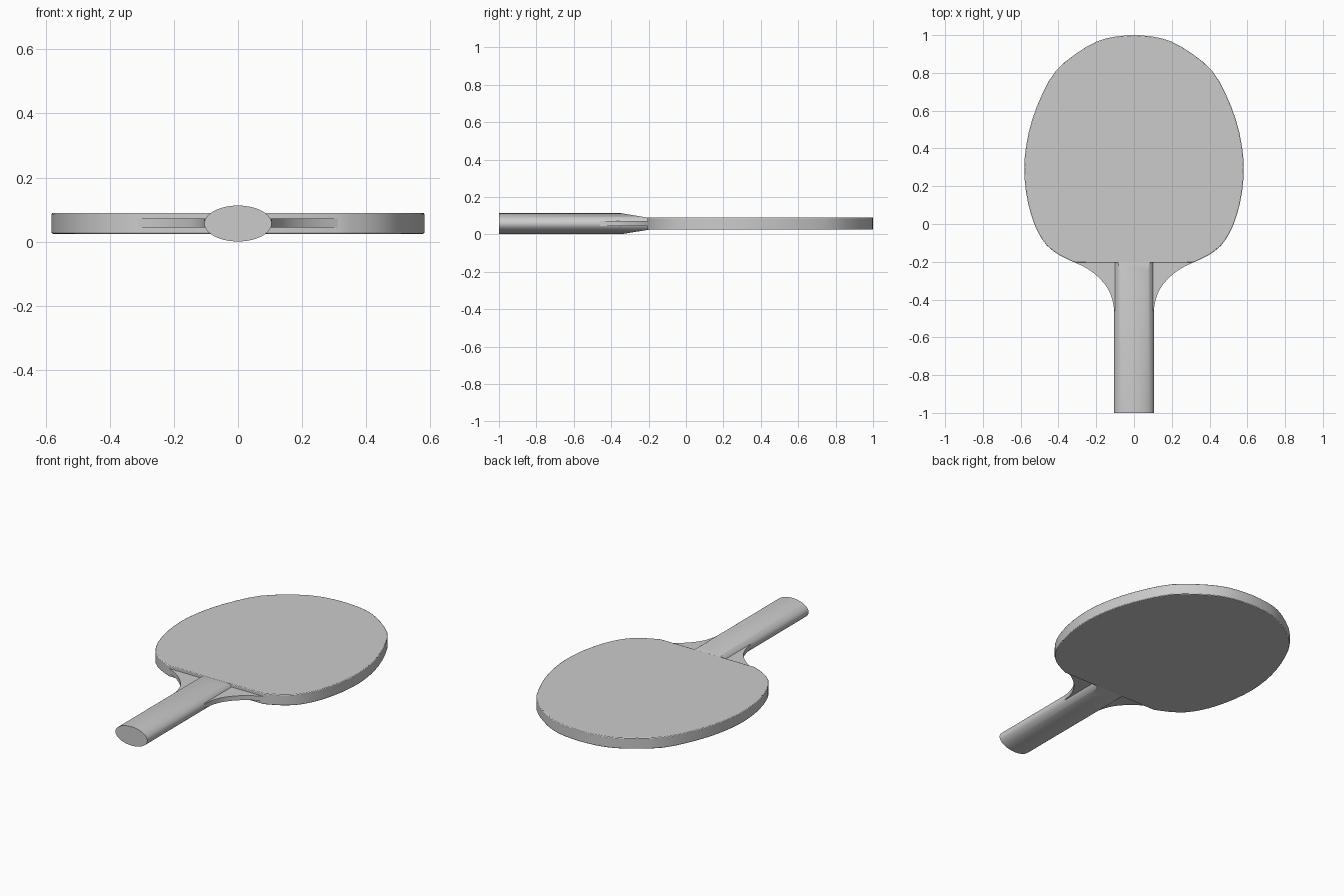
import bpy, bmesh, math
from mathutils import Vector

if "Cube" in bpy.data.objects:
    bpy.data.objects.remove(bpy.data.objects["Cube"])


def smooth_line(pts, steps):
    # Catmull-Rom through the half-profile points
    v = [Vector(p) for p in pts]
    v = [v[0] * 2 - v[1]] + v + [v[-1] * 2 - v[-2]]
    out = []
    for a, b, c, d in zip(v, v[1:], v[2:], v[3:]):
        for i in range(steps):
            t = i / steps
            out.append(0.5 * (2 * b + (c - a) * t + (2 * a - 5 * b + 4 * c - d) * t * t
                              + (3 * b - a - 3 * c + d) * t ** 3))
    return out + [v[-2]]


def finish(name, bm, angle):
    bmesh.ops.recalc_face_normals(bm, faces=bm.faces)
    me = bpy.data.meshes.new(name)
    bm.to_mesh(me)
    bm.free()
    ob = bpy.data.objects.new(name, me)
    bpy.context.collection.objects.link(ob)
    bpy.ops.object.select_all(action='DESELECT')
    ob.select_set(True)
    bpy.context.view_layer.objects.active = ob
    bpy.ops.object.shade_smooth_by_angle(angle=math.radians(angle))
    return ob


def slab(name, half, z0, z1):
    # mirrored outline extruded upwards
    outline = [(p[0], p[1]) for p in half]
    outline += [(-x, y) for x, y in reversed(outline) if abs(x) > 1e-5]
    bm = bmesh.new()
    face = bm.faces.new([bm.verts.new((x, y, z0)) for x, y in outline])
    geom = bmesh.ops.extrude_face_region(bm, geom=[face])['geom']
    bmesh.ops.translate(bm, vec=(0, 0, z1 - z0),
                        verts=[g for g in geom if isinstance(g, bmesh.types.BMVert)])
    return finish(name, bm, 35)


# Hitting head with slightly softened rims
head = slab("head", smooth_line([
    (0, 1), (0.10, 0.992), (0.20, 0.965), (0.31, 0.90), (0.415, 0.81), (0.485, 0.69),
    (0.54, 0.55), (0.57, 0.42), (0.581, 0.30), (0.572, 0.17), (0.545, 0.05),
    (0.51, -0.04), (0.46, -0.115), (0.39, -0.168), (0.31, -0.205)], 2), 0.025, 0.09)
bev = head.modifiers.new("rim", 'BEVEL')
bev.width = 0.004
bev.segments = 2
bev.angle_limit = math.radians(50)

# Thin flared neck between head and handle
slab("neck", [(0.32, -0.15)] + smooth_line([
    (0.32, -0.20), (0.25, -0.235), (0.19, -0.28), (0.14, -0.34),
    (0.115, -0.40), (0.104, -0.46)], 3), 0.045, 0.072)

# Oval handle, planed down above and below where it meets the head
bm = bmesh.new()
n = 48
ring = [bm.verts.new((0.105 * math.cos(2 * math.pi * i / n), -1,
                      0.057 + 0.056 * math.sin(2 * math.pi * i / n))) for i in range(n)]
geom = bmesh.ops.extrude_face_region(bm, geom=[bm.faces.new(ring)], use_keep_orig=True)['geom']
bmesh.ops.translate(bm, vec=(0, 0.80, 0),
                    verts=[g for g in geom if isinstance(g, bmesh.types.BMVert)])
for s in (1, -1):
    bmesh.ops.bisect_plane(bm, geom=bm.verts[:] + bm.edges[:] + bm.faces[:],
                           plane_co=(0, -0.345, 0.057 + s * 0.056),
                           plane_no=Vector((0, 0.024, s * 0.145)).normalized(), clear_outer=True)
    bmesh.ops.holes_fill(bm, edges=[e for e in bm.edges if e.is_boundary], sides=0)
finish("handle", bm, 30)
